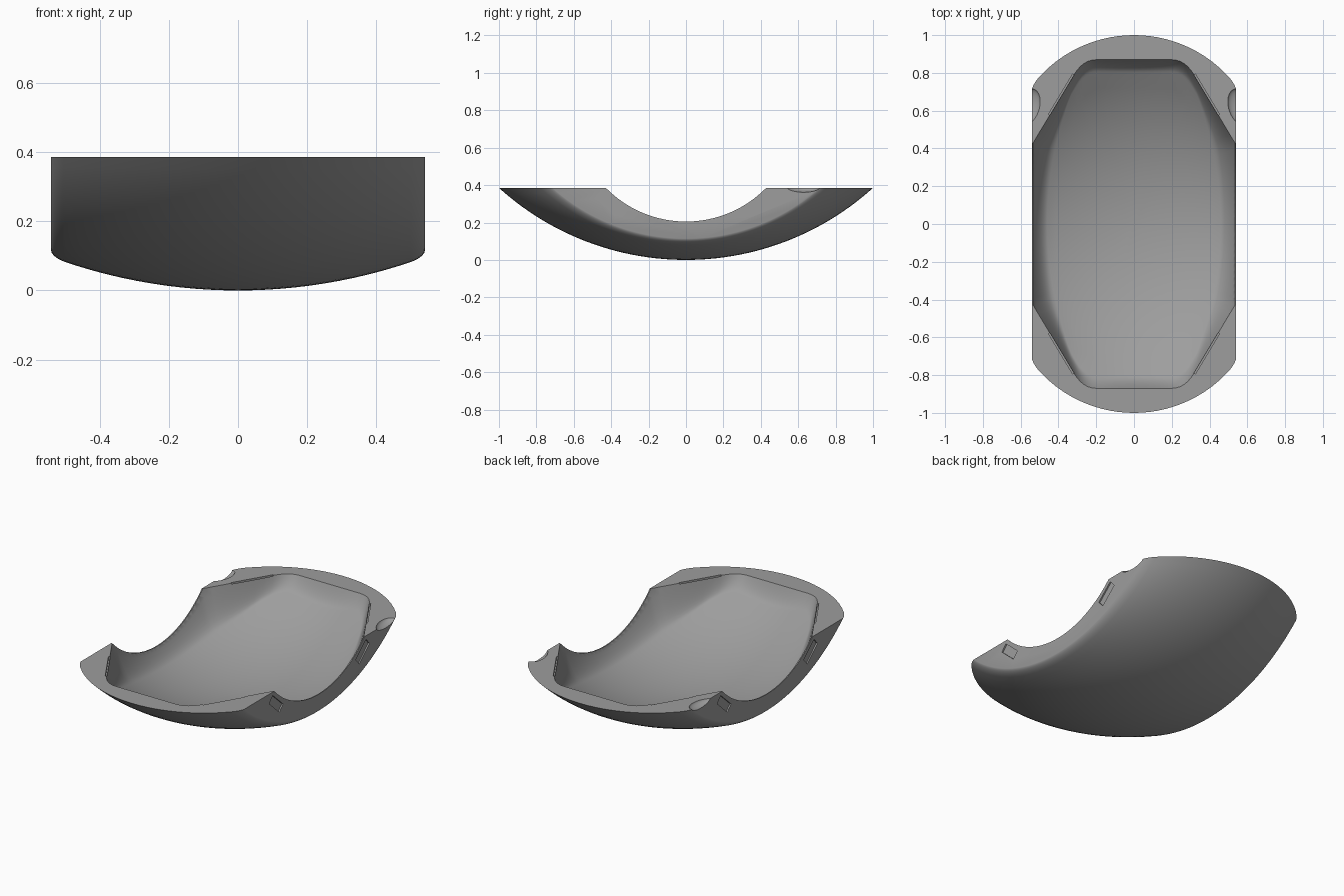
import bpy, bmesh, math
from mathutils import Matrix, Vector

if "Cube" in bpy.data.objects:
    bpy.data.objects.remove(bpy.data.objects["Cube"])

TOP = 0.385
THICK = 0.045


def arc_data(x):
    """Bottom height and half length of the shell at offset x."""
    x = min(abs(x), 0.54)
    b = 1.56 - math.sqrt(1.56 ** 2 - x * x)
    y = 1 - (0.68 - math.sqrt(0.68 ** 2 - x * x))
    return b, y


def outer_z(b, ymax, y):
    h = TOP - b
    r = (ymax ** 2 + h * h) / (2 * h)
    return b + r - math.sqrt(r * r - y * y)


def make(name, bm, hidden=False):
    bmesh.ops.recalc_face_normals(bm, faces=bm.faces)
    me = bpy.data.meshes.new(name)
    bm.to_mesh(me)
    bm.free()
    ob = bpy.data.objects.new(name, me)
    bpy.context.collection.objects.link(ob)
    ob.hide_render = hidden
    return ob


def bridge(bm, a, b):
    n = len(a)
    for i in range(n):
        bm.faces.new((a[i], a[(i + 1) % n], b[(i + 1) % n], b[i]))


# Outer shell: bowl-shaped loft along x with rounded side edges
half = [(0.5 * i / 12, 0) for i in range(13)]
half += [(0.5 + 0.04 * math.sin(a), 1 - math.cos(a))
         for a in (math.pi / 2 * k / 5 for k in range(1, 6))]
stations = [(-x, f) for x, f in reversed(half[1:])] + half
bm = bmesh.new()
loops = []
N = 48
for x, f in stations:
    b, ym = arc_data(x)
    b += 0.018 * f
    ym -= 0.02 * f
    ys = [ym * (2 * i / N - 1) for i in range(N + 1)]
    loops.append([bm.verts.new((x, y, outer_z(b, ym, y))) for y in ys])
for a, b in zip(loops, loops[1:]):
    for i in range(N):
        bm.faces.new((a[i], a[i + 1], b[i + 1], b[i]))
bm.faces.new([l[0] for l in loops] + [l[-1] for l in reversed(loops)])
bm.faces.new(loops[0])
bm.faces.new(loops[-1])
shell = make("bowl_shell", bm)
mat = bpy.data.materials.new("dark_grey")
mat.diffuse_color = (0.34, 0.34, 0.34, 1)
mat.use_nodes = True
mat.node_tree.nodes["Principled BSDF"].inputs["Base Color"].default_value = mat.diffuse_color
shell.data.materials.append(mat)

# Cavity cutter: octagonal rim, filleted wall, curved floor
q = [(0.2 * i / 4, 0.87) for i in range(5)]
for i in range(1, 7):
    t = i / 6
    q.append((0.2 * (1 - t) ** 2 + 2 * t * (1 - t) * 0.27 + t * t * 0.318,
              0.87 * (1 - t) ** 2 + 2 * t * (1 - t) * 0.87 + t * t * 0.79))
q += [(0.318 + 0.216 * i / 8, 0.79 - 0.36 * i / 8) for i in range(1, 9)]
q += [(0.534, 0.43 * (1 - i / 12)) for i in range(1, 13)]
right = q + [(x, -y) for x, y in reversed(q[:-1])]
rim = right + [(-x, y) for x, y in reversed(right[1:-1])]


def floor_z(x, y):
    b, ym = arc_data(x)
    return outer_z(b, ym, y) + THICK


def rim_z(y):
    return min(TOP, 0.805 - math.sqrt(0.36 - y * y)) if abs(y) < 0.43 else TOP


bm = bmesh.new()
rings = [[bm.verts.new((x, y, 0.6)) for x, y in rim]]
rings.append([bm.verts.new((x, y, rim_z(y))) for x, y in rim])
base = []
for x, y in rim:
    yf = y * 0.92
    xf = math.copysign(min(abs(x) * 0.96, 0.46 - 0.27 * yf * yf), x)
    base.append(Vector((xf, yf, floor_z(xf, yf))))
for k in range(1, 9):
    t = k / 8
    ring = []
    for (x, y), p2 in zip(rim, base):
        p0 = Vector((x, y, rim_z(y)))
        p1 = p0.lerp(p2, 0.5)
        p1.z = p2.z + 0.015
        ring.append(bm.verts.new(p0 * (1 - t) ** 2 + p1 * 2 * t * (1 - t) + p2 * t * t))
    rings.append(ring)
for s in [0.9, 0.8, 0.7, 0.6, 0.5, 0.4, 0.3, 0.2, 0.1]:
    rings.append([bm.verts.new((p.x * s, p.y * s, floor_z(p.x * s, p.y * s))) for p in base])
for a, b in zip(rings, rings[1:]):
    bridge(bm, a, b)
bm.faces.new(rings[0])
centre = bm.verts.new((0, 0, THICK))
last = rings[-1]
for i in range(len(last)):
    bm.faces.new((last[i], last[(i + 1) % len(last)], centre))
cutters = [make("cavity_cutter", bm, True)]

# Side scoop cutter: round dip across both sides
bm = bmesh.new()
bmesh.ops.create_cone(bm, cap_ends=True, segments=96, radius1=0.6, radius2=0.6, depth=2,
                      matrix=Matrix.Translation((0, 0, 0.805)) @ Matrix.Rotation(math.pi / 2, 4, 'Y'))
cutters.append(make("scoop_cutter", bm, True))


def box(name, pos, rot, size):
    bm = bmesh.new()
    bmesh.ops.create_cube(bm, size=1, matrix=Matrix.Translation(pos) @ rot
                          @ Matrix.Diagonal((*size, 1)))
    cutters.append(make(name, bm, True))


for sx in (1, -1):
    for sy in (1, -1):
        # Slanted shallow recess in the flat side
        box("side_recess_cutter", (sx * 0.54, sy * 0.41, 0.302),
            Matrix.Rotation(sy * math.radians(42), 4, 'X'), (0.016, 0.13, 0.05))
        # Thin slot along the diagonal rim edge
        box("rim_slot_cutter", (sx * 0.385, sy * 0.685, 0.38),
            Matrix.Rotation(sx * sy * math.atan2(0.216, 0.36), 4, 'Z'), (0.009, 0.25, 0.03))
    # Shallow relief at the outer corners of the back end
    bm = bmesh.new()
    bmesh.ops.create_uvsphere(bm, u_segments=48, v_segments=24, radius=1,
                              matrix=Matrix.Translation((sx * 0.56, 0.62, 0.39))
                              @ Matrix.Rotation(sx * 0.3, 4, 'Z')
                              @ Matrix.Diagonal((0.06, 0.10, 0.03, 1)))
    cutters.append(make("corner_relief_cutter", bm, True))

bpy.context.view_layer.objects.active = shell
shell.select_set(True)
for c in cutters:
    m = shell.modifiers.new(c.name, 'BOOLEAN')
    m.operation, m.solver, m.object = 'DIFFERENCE', 'EXACT', c
    bpy.ops.object.modifier_apply(modifier=m.name)
for c in cutters:
    bpy.data.objects.remove(c)
bpy.ops.object.shade_smooth_by_angle(angle=math.radians(30))
